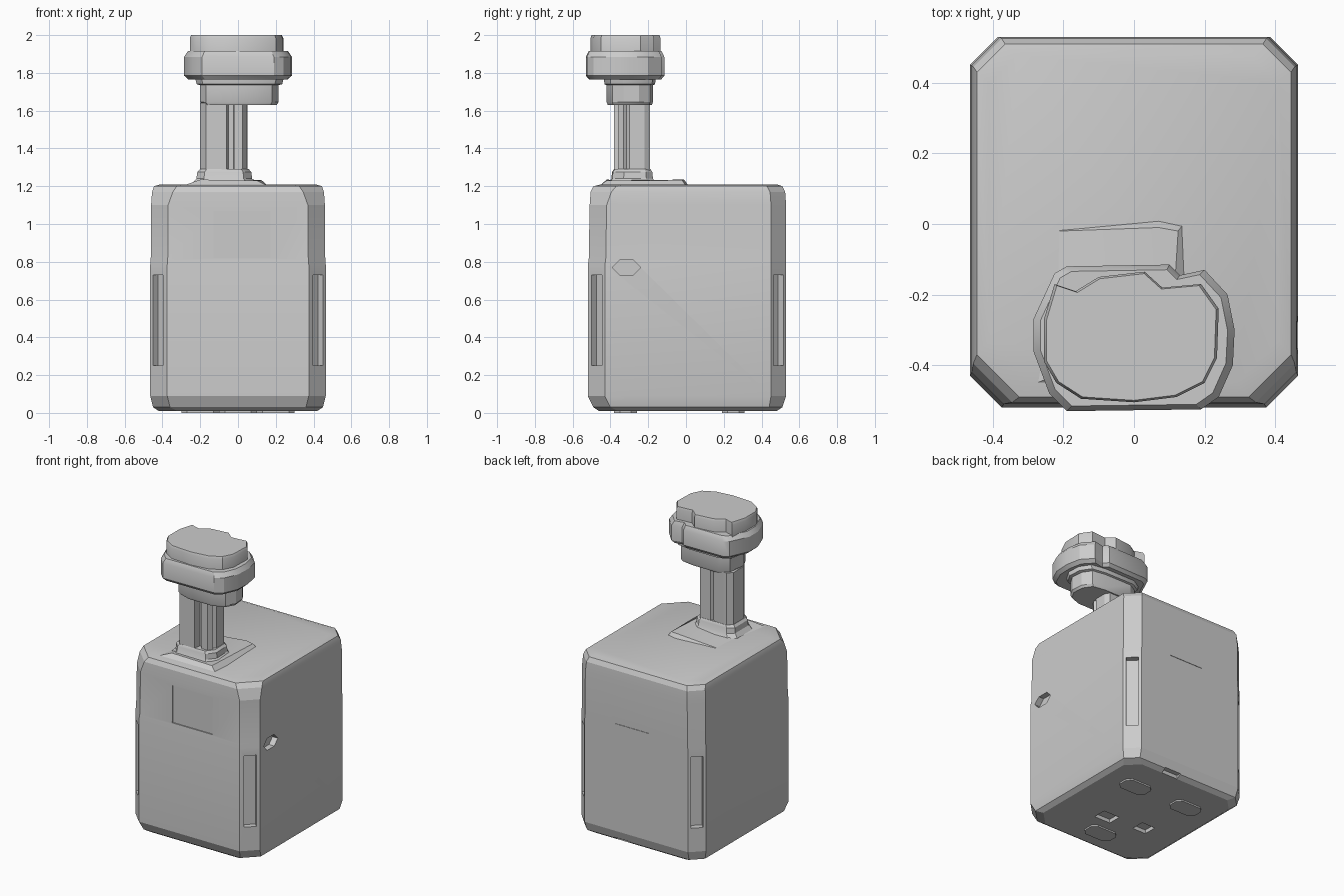
import bpy, bmesh, math
from mathutils import Vector

if "Cube" in bpy.data.objects:
    bpy.data.objects.remove(bpy.data.objects["Cube"])


def make(name, rings, smooth=30):
    """Skin a stack of equal-length 3D rings and cap both ends."""
    bm = bmesh.new()
    vs = [[bm.verts.new(p) for p in r] for r in rings]
    n = len(vs[0])
    for a, b in zip(vs, vs[1:]):
        for i in range(n):
            j = (i + 1) % n
            bm.faces.new((a[i], a[j], b[j], b[i]))
    bm.faces.new(vs[0][::-1])
    bm.faces.new(vs[-1])
    bmesh.ops.recalc_face_normals(bm, faces=bm.faces)
    me = bpy.data.meshes.new(name)
    bm.to_mesh(me)
    bm.free()
    ob = bpy.data.objects.new(name, me)
    bpy.context.collection.objects.link(ob)
    activate(ob)
    if smooth:
        bpy.ops.object.shade_smooth_by_angle(angle=math.radians(smooth))
    return ob


def activate(ob):
    bpy.ops.object.select_all(action='DESELECT')
    ob.select_set(True)
    bpy.context.view_layer.objects.active = ob


def ring(outline, z, s=1.0):
    """Outline scaled about the middle of its bounds, at height z."""
    xs, ys = zip(*outline)
    cx, cy = (min(xs) + max(xs)) / 2, (min(ys) + max(ys)) / 2
    return [(cx + (x - cx) * s, cy + (y - cy) * s, z) for x, y in outline]


def octagon(x0, x1, y0, y1, z, c, cb=None):
    """Rectangle with cut corners: c at the front, cb at the back."""
    cb = cb or c
    return [(x0 + c, y0, z), (x1 - c, y0, z), (x1, y0 + c, z), (x1, y1 - cb, z),
            (x1 - cb, y1, z), (x0 + cb, y1, z), (x0, y1 - cb, z), (x0, y0 + c, z)]


def carve(target, loc, size, rot=0.0, sides=4):
    """Subtract a box, or a prism lying along x, from the target."""
    if sides == 4:
        bpy.ops.mesh.primitive_cube_add(size=1, location=loc, rotation=(0, 0, rot))
    else:
        bpy.ops.mesh.primitive_cylinder_add(vertices=sides, radius=0.5, depth=1,
                                            location=loc, rotation=(0, math.pi / 2, 0))
    cutter = bpy.context.object
    cutter.scale = size
    cutter.hide_render = True
    activate(target)
    m = target.modifiers.new("carve", 'BOOLEAN')
    m.operation, m.solver, m.object = 'DIFFERENCE', 'EXACT', cutter
    bpy.ops.object.modifier_apply(modifier=m.name)
    bpy.data.objects.remove(cutter)


# Main block with chamfered corners and rounded rims
body = make("body", [
    octagon(-.42, .42, -.46, .48, .01, .10, .08),
    octagon(-.45, .45, -.49, .51, .03, .09, .07),
    octagon(-.465, .465, -.52, .53, .09, .09, .08),
    octagon(-.465, .465, -.52, .53, .78, .09, .08),
    octagon(-.462, .462, -.515, .53, .81, .09, .08),
    octagon(-.46, .46, -.51, .53, 1.10, .09, .08),
    octagon(-.455, .455, -.505, .525, 1.17, .11, .08),
    octagon(-.445, .445, -.49, .51, 1.20, .12, .08),
    octagon(-.41, .41, -.45, .48, 1.21, .12, .08)], 0)

# Long slots down the four corners
for sx in (-1, 1):
    for sy, yc in ((-1, -.475), (1, .49)):
        carve(body, (sx * .425, yc, .49), (.08, .075, .48), sx * sy * math.pi / 4)

# Small socket on the right side
carve(body, (.465, -.315, .77), (.09, .15, .08), sides=6)
# Pockets underneath and a nick in the rear lower edge
for x, y, w in ((.09, -.15, .12), (-.17, -.11, .10)):
    carve(body, (x, y, .01), (w, .09, .05))
carve(body, (.12, .53, .01), (.12, .10, .05))
# Shallow panel on the front and crease on the back
carve(body, (.02, -.516, .945), (.30, .016, .25))
carve(body, (.03, .533, .82), (.25, .012, .015))
activate(body)
bpy.ops.object.shade_smooth_by_angle(angle=math.radians(15))

# Low sloping plate behind the neck
make("neck_plate", [
    [(-.30, -.46, 1.20), (.16, -.46, 1.20), (.14, 0, 1.20), (.07, .015, 1.20), (-.22, -.01, 1.20)],
    [(-.20, -.42, 1.235), (.10, -.42, 1.23), (.125, -.02, 1.232), (.07, -.01, 1.235), (-.21, -.02, 1.212)]])

# Grooved neck with a flared foot
neck = [(-.2, -.33), (-.17, -.38), (-.06, -.38), (-.05, -.335), (-.025, -.335),
        (-.02, -.36), (.025, -.36), (.045, -.33), (.035, -.315), (.05, -.30),
        (.05, -.22), (.03, -.19), (-.05, -.19), (-.06, -.205), (-.09, -.19),
        (-.17, -.19), (-.2, -.22)]
make("neck", [ring(neck, 1.27), ring(neck, 1.64)])
foot = [(-.22, -.35), (-.18, -.395), (.03, -.39), (.075, -.33), (.07, -.21),
        (.03, -.175), (-.18, -.175), (-.22, -.21)]
make("neck_foot", [ring(foot, 1.215, 1.15), ring(foot, 1.24),
                   ring(foot, 1.275, .97), ring(foot, 1.29, .88)])

# Head collar: narrow cup with a thin lip
cup = [(-.2, -.33), (-.17, -.39), (-.08, -.42), (.1, -.42), (.18, -.39), (.215, -.33),
       (.21, -.25), (.17, -.19), (.08, -.175), (-.12, -.175), (-.18, -.21)]
make("head_cup", [ring(cup, 1.63, .95), ring(cup, 1.645), ring(cup, 1.735),
                  ring(cup, 1.74, 1.09), ring(cup, 1.765, 1.12), ring(cup, 1.79, 1.12)])

# Wide band of the head
band = [(-.285, -.27), (-.225, -.14), (-.19, -.12), (.1, -.115), (.13, -.145), (.2, -.13),
        (.265, -.2), (.285, -.3), (.28, -.4), (.24, -.49), (.19, -.525),
        (-.19, -.53), (-.24, -.48), (-.285, -.36)]
make("head_band", [ring(band, 1.765, .92), ring(band, 1.785), ring(band, 1.885),
                   ring(band, 1.915, .93)])

# Raised cap on top of the head
cap = [(-.255, -.27), (-.225, -.17), (-.165, -.19), (-.1, -.15), (.03, -.135), (.08, -.18),
       (.19, -.17), (.24, -.24), (.235, -.38), (.2, -.45), (.12, -.49), (0, -.505),
       (-.15, -.495), (-.22, -.45), (-.255, -.39)]
make("head_cap", [ring(cap, 1.90), ring(cap, 1.985), ring(cap, 2.0, .97)])

# Rest everything on the ground plane
for x, y in ((-.2, .25), (.2, .25), (0, -.32)):
    pad = octagon(x - .1, x + .1, y - .06, y + .06, 0, .03)
    make("foot_pad", [pad, [(px, py, .015) for px, py, _ in pad]])
